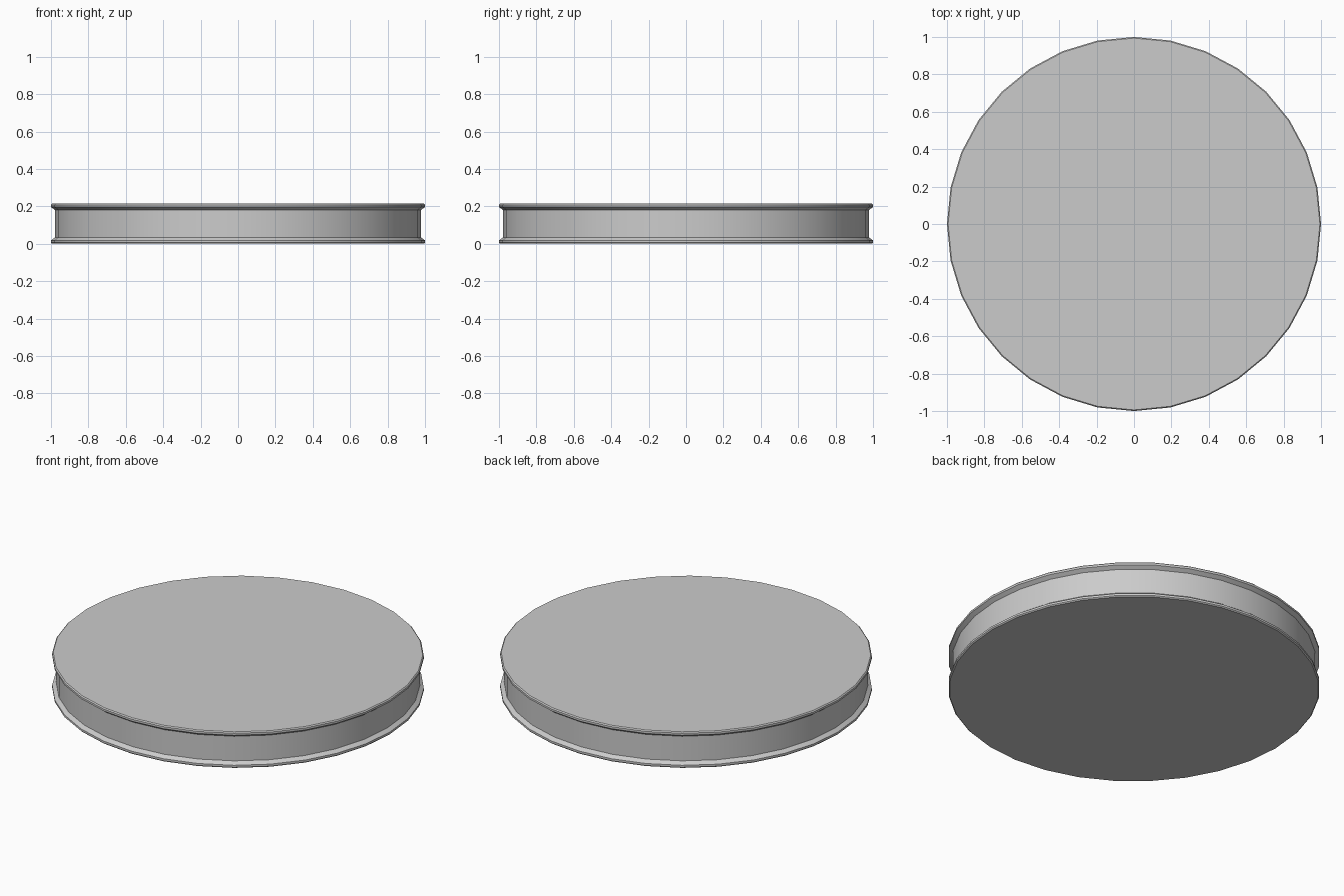
import bpy, bmesh, math

if "Cube" in bpy.data.objects:
    bpy.data.objects.remove(bpy.data.objects["Cube"])

SIDES = 32
HEIGHT = 0.214

# Half profile (radius, height) of the lower lip, mirrored for the upper lip
lower = [(0.994, 0.0), (1.0, 0.006), (1.0, 0.018), (0.978, 0.034)]
profile = lower + [(r, HEIGHT - z) for r, z in reversed(lower)]

# Grooved disc: stacked rings with closed caps
bm = bmesh.new()
rings = []
for r, z in profile:
    rings.append([bm.verts.new((r * math.cos(2 * math.pi * i / SIDES),
                                r * math.sin(2 * math.pi * i / SIDES), z))
                  for i in range(SIDES)])
for a, b in zip(rings, rings[1:]):
    for i in range(SIDES):
        j = (i + 1) % SIDES
        bm.faces.new((a[i], a[j], b[j], b[i]))
bm.faces.new(list(reversed(rings[0])))
bm.faces.new(rings[-1])

mesh = bpy.data.meshes.new("grooved_disc")
bm.to_mesh(mesh)
bm.free()
disc = bpy.data.objects.new("grooved_disc", mesh)
bpy.context.collection.objects.link(disc)

# Smooth around the rim, sharp at the lips
bpy.context.view_layer.objects.active = disc
disc.select_set(True)
bpy.ops.object.shade_smooth_by_angle(angle=math.radians(30))
